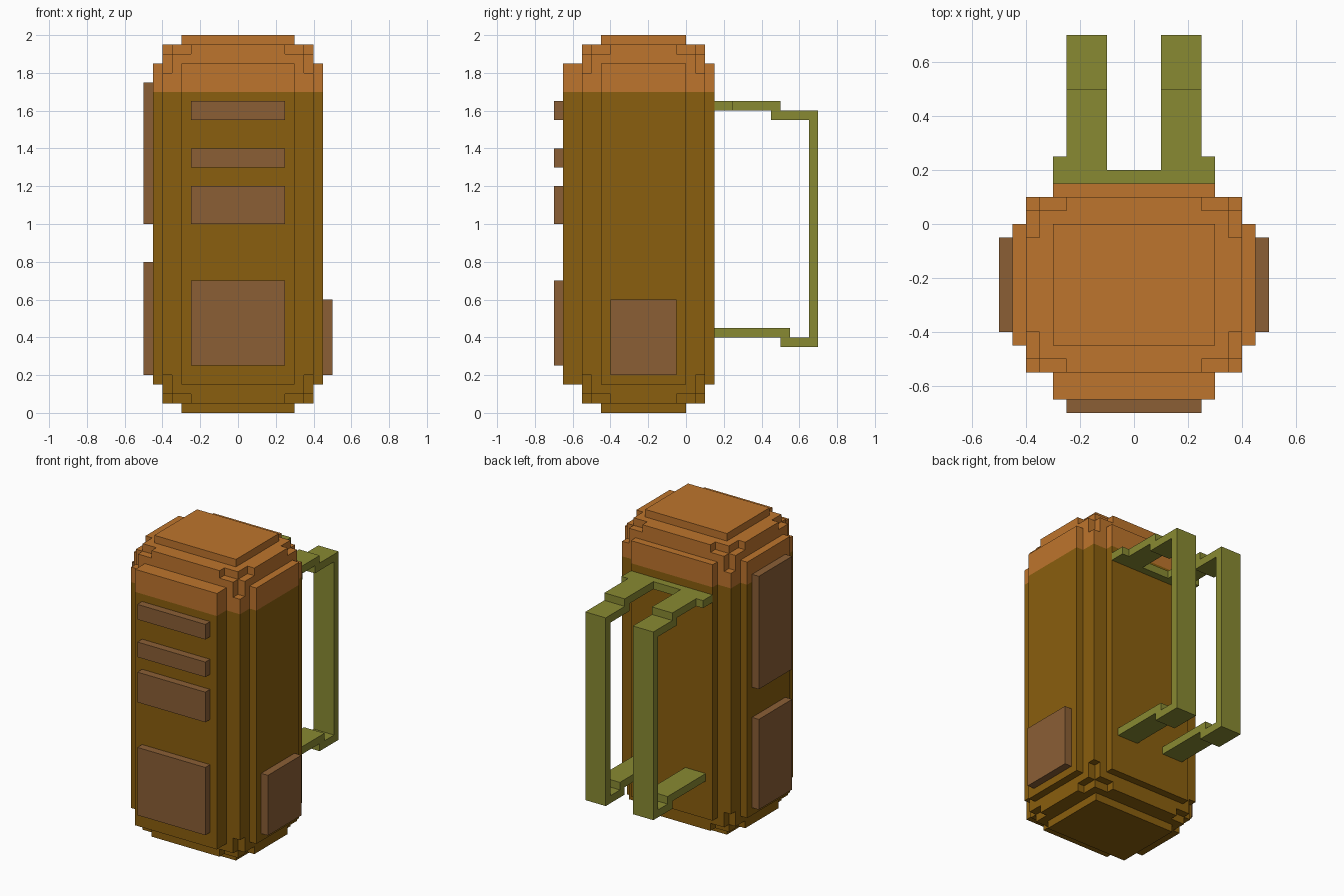
import bpy
import bmesh
import math
from mathutils import Vector

cube = bpy.data.objects.get("Cube")
if cube:
    bpy.data.objects.remove(cube, do_unlink=True)


def material(name, rgb):
    mat = bpy.data.materials.new(name)
    mat.use_nodes = True
    mat.diffuse_color = (*rgb, 1)
    mat.node_tree.nodes["Principled BSDF"].inputs["Base Color"].default_value = (*rgb, 1)
    return mat


BROWN = material("dark golden brown", (0.254, 0.114, 0.0044))
ORANGE = material("orange", (0.515, 0.178, 0.026))
TAN = material("panel brown", (0.258, 0.114, 0.036))
OLIVE = material("olive green", (0.25, 0.254, 0.032))


def finish(name, bm, *mats):
    bmesh.ops.recalc_face_normals(bm, faces=bm.faces)
    mesh = bpy.data.meshes.new(name)
    bm.to_mesh(mesh)
    bm.free()
    for m in mats:
        mesh.materials.append(m)
    obj = bpy.data.objects.new(name, mesh)
    bpy.context.collection.objects.link(obj)
    return obj


def prism(name, points, direction, mat):
    """Extrude a flat outline along a direction."""
    bm = bmesh.new()
    face = bm.faces.new([bm.verts.new(p) for p in points])
    geom = bmesh.ops.extrude_face_region(bm, geom=[face], use_keep_orig=True)["geom"]
    moved = [v for v in geom if isinstance(v, bmesh.types.BMVert)]
    bmesh.ops.translate(bm, verts=moved, vec=Vector(direction))
    return finish(name, bm, mat)


def box(name, x, y, z, mat):
    outline = [(x[0], y[0], z[0]), (x[1], y[0], z[0]), (x[1], y[1], z[0]), (x[0], y[1], z[0])]
    return prism(name, outline, (0, 0, z[1] - z[0]), mat)


# Body: stepped solid assembled from cells, so it is one closed shell
CORE = ((-0.4, 0.4), (-0.55, 0.1), (0.05, 1.95))
SLABS = [
    ((-0.3, 0.3), (-0.65, 0.15), (0.15, 1.85)),   # front and back
    ((-0.45, 0.45), (-0.45, 0.0), (0.15, 1.85)),  # sides
    ((-0.3, 0.3), (-0.45, 0.0), (0.0, 2.0)),      # top and bottom
]
COLOUR_SPLIT = 1.7


def inside(p, b):
    return all(lo < c < hi for c, (lo, hi) in zip(p, b))


def notched(p):
    """Three-armed cut at each corner of the core."""
    d = sorted(min(c - lo, hi - c) for c, (lo, hi) in zip(p, CORE))
    return d[1] < 0.05 and d[2] < 0.15


def solid(p):
    return any(inside(p, s) for s in SLABS) or (inside(p, CORE) and not notched(p))


def grid_lines(axis):
    values = {round(v, 3) for b in SLABS + [CORE] for v in b[axis]}
    lo, hi = CORE[axis]
    values |= {round(v, 3) for s in (0.05, 0.15) for v in (lo + s, hi - s)}
    if axis == 2:
        values.add(COLOUR_SPLIT)
    return sorted(values)


lines = [grid_lines(a) for a in range(3)]
counts = [len(l) - 1 for l in lines]
filled = set()
for i in range(counts[0]):
    for j in range(counts[1]):
        for k in range(counts[2]):
            centre = [(lines[a][n] + lines[a][n + 1]) / 2 for a, n in enumerate((i, j, k))]
            if solid(centre):
                filled.add((i, j, k))

bm = bmesh.new()
verts = {}
for cell in filled:
    for axis in range(3):
        for side in (0, 1):
            near = list(cell)
            near[axis] += 2 * side - 1
            if tuple(near) in filled:
                continue
            u, v = (axis + 1) % 3, (axis + 2) % 3
            corners = []
            for du, dv in ((0, 0), (1, 0), (1, 1), (0, 1)):
                key = list(cell)
                key[axis] += side
                key[u] += du
                key[v] += dv
                key = tuple(key)
                if key not in verts:
                    verts[key] = bm.verts.new([lines[a][key[a]] for a in range(3)])
                corners.append(verts[key])
            face = bm.faces.new(corners if side else corners[::-1])
            # Orange cap above the colour split
            face.material_index = int(face.calc_center_median().z > COLOUR_SPLIT)
bmesh.ops.dissolve_limit(bm, angle_limit=math.radians(1), verts=bm.verts,
                         edges=bm.edges, delimit={'MATERIAL'})
finish("body", bm, BROWN, ORANGE)

# Raised panels on the front
for n, z in enumerate([(1.55, 1.65), (1.3, 1.4), (1.0, 1.2), (0.25, 0.7)], 1):
    box(f"front_panel_{n}", (-0.25, 0.25), (-0.7, -0.65), z, TAN)

# Raised panels on the sides
SIDE_Y = (-0.4, -0.05)
box("left_panel", (0.45, 0.5), SIDE_Y, (0.2, 0.6), TAN)
box("right_upper_panel", (-0.5, -0.45), SIDE_Y, (1.0, 1.75), TAN)
box("right_lower_panel", (-0.5, -0.45), SIDE_Y, (0.2, 0.8), TAN)

# Strap mount: bar with two lugs on the back
mount = [(-0.3, 0.15), (0.3, 0.15), (0.3, 0.25), (0.1, 0.25),
         (0.1, 0.2), (-0.1, 0.2), (-0.1, 0.25), (-0.3, 0.25)]
prism("strap_mount", [(x, y, 1.6) for x, y in mount], (0, 0, 0.05), OLIVE)

# Two stepped straps from one side profile
strap = [(0.25, 1.65), (0.5, 1.65), (0.5, 1.6), (0.7, 1.6), (0.7, 0.35), (0.5, 0.35),
         (0.5, 0.4), (0.15, 0.4), (0.15, 0.45), (0.55, 0.45), (0.55, 0.4), (0.65, 0.4),
         (0.65, 1.55), (0.45, 1.55), (0.45, 1.6), (0.25, 1.6)]
for name, x in (("left_strap", 0.1), ("right_strap", -0.25)):
    prism(name, [(x, y, z) for y, z in strap], (0.15, 0, 0), OLIVE)
